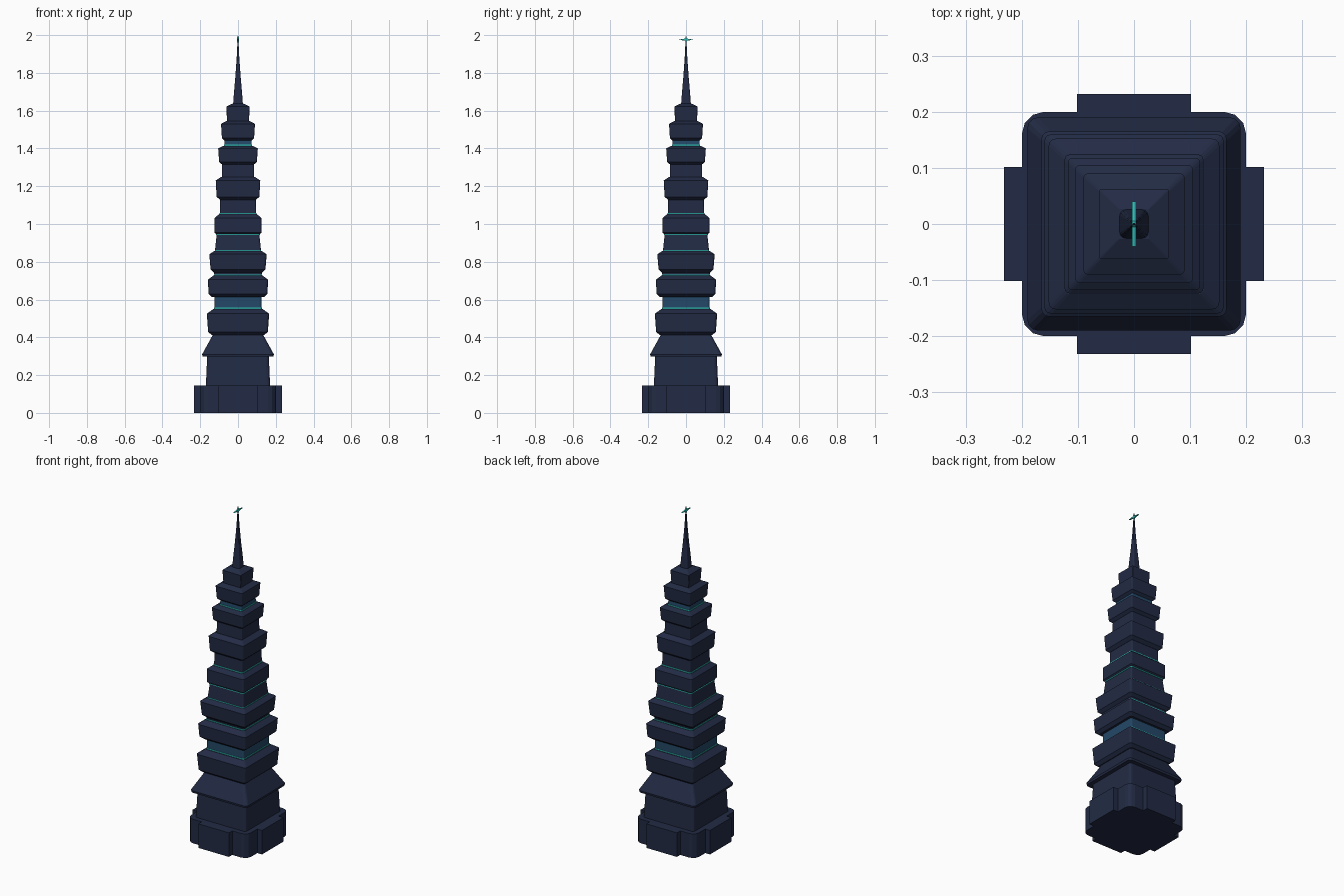
import bpy, bmesh, math

if "Cube" in bpy.data.objects:
    bpy.data.objects.remove(bpy.data.objects["Cube"])

def material(name, rgb):
    m = bpy.data.materials.new(name)
    m.diffuse_color = (*rgb, 1)
    m.use_nodes = True
    m.node_tree.nodes["Principled BSDF"].inputs["Base Color"].default_value = m.diffuse_color
    return m

NAVY = material("dark navy", (0.016, 0.024, 0.058))
GLASS = material("blue glass", (0.017, 0.065, 0.135))
TEAL = material("teal light", (0.03, 0.52, 0.48))

def ring(h, r, steps=3):
    """Rounded square outline of half width h and corner radius r."""
    pts = []
    for k, (sx, sy) in enumerate([(1, 1), (-1, 1), (-1, -1), (1, -1)]):
        for i in range(steps + 1):
            a = math.pi / 2 * (k + i / steps)
            pts.append((sx * (h - r) + r * math.cos(a), sy * (h - r) + r * math.sin(a)))
    return pts

def finish(name, bm, mat):
    bmesh.ops.recalc_face_normals(bm, faces=bm.faces)
    me = bpy.data.meshes.new(name)
    bm.to_mesh(me)
    bm.free()
    me.materials.append(mat)
    ob = bpy.data.objects.new(name, me)
    bpy.context.collection.objects.link(ob)
    return ob

def loft(name, profile, mat=NAVY, corner=0.08):
    """Stack rounded squares given as (height, half width)."""
    bm = bmesh.new()
    rows = [[bm.verts.new((x, y, z)) for x, y in ring(h, h * corner)] for z, h in profile]
    n = len(rows[0])
    for a, b in zip(rows, rows[1:]):
        for i in range(n):
            j = (i + 1) % n
            bm.faces.new((a[i], a[j], b[j], b[i]))
    bm.faces.new(rows[0][::-1])
    bm.faces.new(rows[-1])
    return finish(name, bm, mat)

def box(name, lo, hi, mat=NAVY):
    bm = bmesh.new()
    bmesh.ops.create_cube(bm, size=1)
    for v in bm.verts:
        v.co = [(l + h) / 2 + c * (h - l) for l, h, c in zip(lo, hi, v.co)]
    return finish(name, bm, mat)

# Podium with four projecting entrance bays
loft("podium", [(0, 0.2), (0.145, 0.2)], corner=0.2)
for side in range(4):
    bay = box(f"entrance_bay_{side + 1}", (-0.102, -0.232, 0), (0.102, -0.19, 0.145))
    bay.rotation_euler.z = side * math.pi / 2

# Lower shaft and flared skirt
loft("lower_shaft", [(0.145, 0.17), (0.302, 0.163)], corner=0.1)
loft("flared_skirt", [(0.298, 0.188), (0.31, 0.19), (0.41, 0.135), (0.425, 0.135)], corner=0.1)

# Stacked tiers: bottom z, lower half width, upper half width, shoulder z, top z, top half width
tiers = [
    (0.425, 0.158, 0.165, 0.525, 0.550, 0.130),
    (0.625, 0.155, 0.160, 0.705, 0.727, 0.130),
    (0.755, 0.145, 0.152, 0.840, 0.857, 0.125),
    (0.950, 0.124, 0.124, 1.032, 1.052, 0.100),
    (1.140, 0.113, 0.118, 1.230, 1.248, 0.092),
    (1.325, 0.100, 0.105, 1.400, 1.413, 0.080),
    (1.450, 0.085, 0.090, 1.530, 1.545, 0.062),
]
for i, (z0, h0, h1, z1, z2, h2) in enumerate(tiers):
    loft(f"tier_{i + 1}", [(z0 - 0.012, h0 - 0.018), (z0 + 0.004, h0), (z1, h1), (z2, h2)])

# Recessed necks between tiers
necks = [
    (0.550, 0.625, 0.124, 0.124, GLASS), (0.727, 0.755, 0.124, 0.130, NAVY),
    (0.857, 0.945, 0.122, 0.113, NAVY), (1.052, 1.140, 0.096, 0.094, NAVY),
    (1.248, 1.325, 0.086, 0.084, NAVY), (1.413, 1.450, 0.073, 0.070, GLASS),
]
for i, (z0, z1, h0, h1, mat) in enumerate(necks):
    loft(f"neck_{i + 1}", [(z0, h0), (z1, h1)], mat)

# Thin glowing strips around the necks
strips = [(0.549, 0.126), (0.725, 0.128), (0.855, 0.123), (0.941, 0.116),
          (1.051, 0.098), (1.412, 0.075)]
for i, (z, h) in enumerate(strips):
    loft(f"light_strip_{i + 1}", [(z, h), (z + 0.008, h)], TEAL)

# Crown block and tapering spire
loft("crown", [(1.545, 0.058), (1.622, 0.062), (1.638, 0.027)], corner=0.05)
loft("spire", [(1.63, 0.026), (1.70, 0.021), (1.78, 0.014), (1.88, 0.007), (2.0, 0.001)], corner=0.4)

# Pointed four-armed star at the tip, flat across x
bm = bmesh.new()
outline = [(0.04 if i == 0 or i == 4 else 0.016 if i % 2 == 0 else 0.008, i * math.pi / 4) for i in range(8)]
sides = [[bm.verts.new((x, r * math.cos(a), 1.976 + r * math.sin(a))) for r, a in outline]
         for x in (-0.004, 0.004)]
for i in range(8):
    j = (i + 1) % 8
    bm.faces.new((sides[0][i], sides[0][j], sides[1][j], sides[1][i]))
bm.faces.new(sides[0])
bm.faces.new(sides[1])
finish("tip_star", bm, TEAL)
